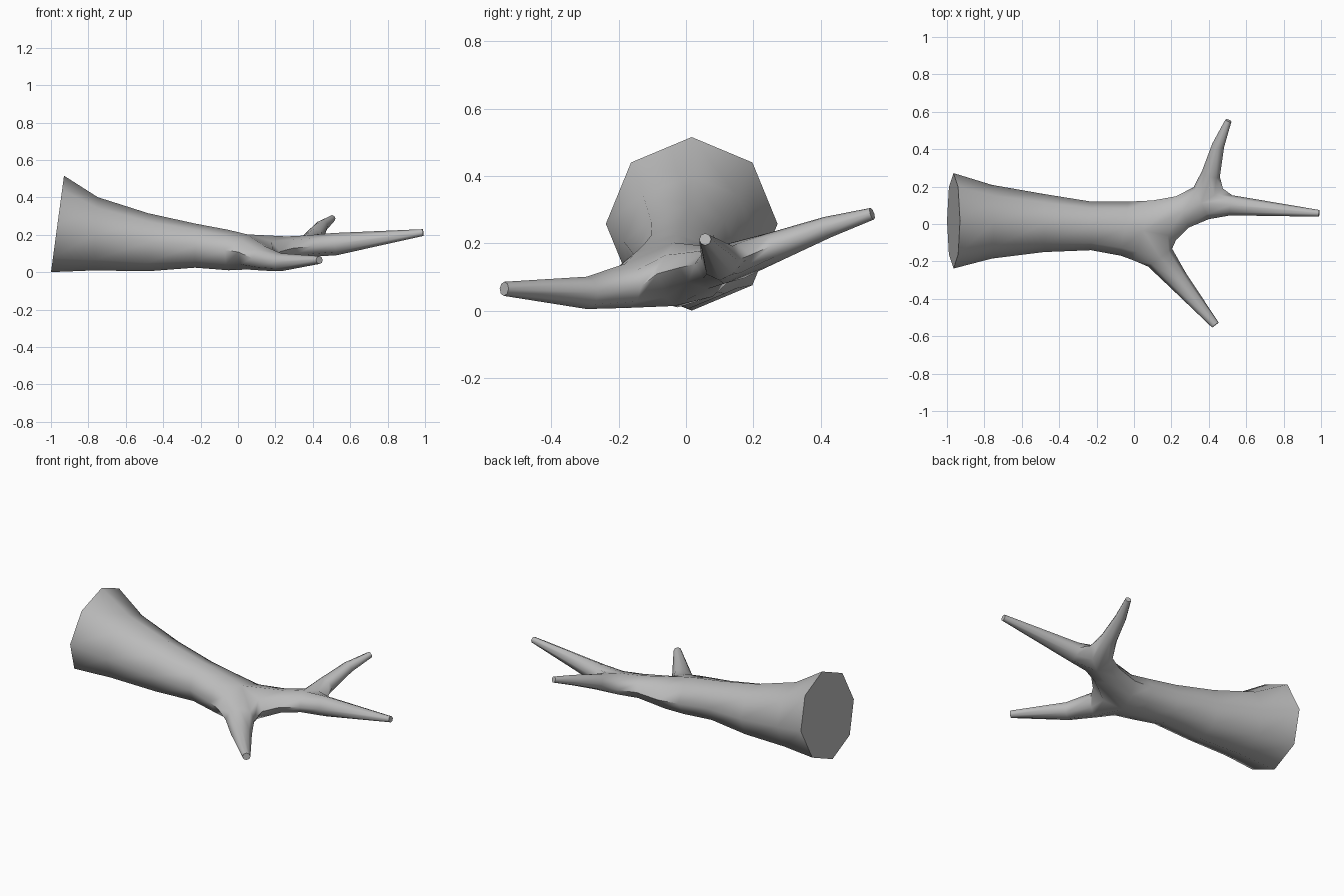
import bpy, bmesh
from math import radians, sin, cos, pi
from mathutils import Vector, Euler

if "Cube" in bpy.data.objects:
    bpy.data.objects.remove(bpy.data.objects["Cube"])

SIDES = 8
bm = bmesh.new()


def make_ring(x, y, z, half_w, half_h, yaw=0, pitch=0):
    """Octagon across the growing direction, starting at its top vertex."""
    turn = Euler((0, radians(-pitch), radians(yaw))).to_matrix()
    ring = []
    for k in range(SIDES):
        a = 2 * pi * k / SIDES
        offset = turn @ Vector((0, half_w * sin(a), half_h * cos(a)))
        ring.append(bm.verts.new(Vector((x, y, z)) + offset))
    return ring


def grow(ring, stations):
    """Extend a limb from a ring through the given cross-sections."""
    for station in stations:
        new = make_ring(*station)
        for k in range(SIDES):
            j = (k + 1) % SIDES
            bm.faces.new((ring[k], ring[j], new[j], new[k]))
        ring = new
    return ring


def fork(ring, saddle):
    """Split a ring into left and right rings sharing a crotch."""
    top, mid, low = [bm.verts.new(p) for p in saddle]
    return ring[:5] + [low, mid, top], [ring[0], top, mid, low] + ring[4:]


# Trunk, from the cut butt to the first fork
butt = make_ring(-0.965, 0.017, 0.258, 0.255, 0.26, 0, -7.7)
bm.faces.new(butt)
trunk = grow(butt, [
    (-0.76, 0.012, 0.205, 0.197, 0.196, 0, -3),
    (-0.48, 0.005, 0.16, 0.155, 0.155),
    (-0.23, -0.01, 0.142, 0.13, 0.118),
    (-0.05, -0.025, 0.118, 0.146, 0.108, -8),
    (0.05, -0.035, 0.108, 0.168, 0.094, -17),
])
limb, front = fork(trunk, [(0.18, -0.06, 0.165), (0.225, -0.085, 0.11),
                           (0.17, -0.06, 0.04)])

# Front branch
front_tip = grow(front, [
    (0.14, -0.18, 0.074, 0.08, 0.066, -53),
    (0.23, -0.295, 0.053, 0.058, 0.048, -53),
    (0.435, -0.54, 0.065, 0.022, 0.021, -53, 3),
])

# Middle limb up to the second fork
limb = grow(limb, [
    (0.26, 0.065, 0.128, 0.09, 0.063, 22),
    (0.36, 0.112, 0.138, 0.095, 0.058, 25),
])
back, main = fork(limb, [(0.43, 0.155, 0.2), (0.475, 0.19, 0.165),
                         (0.43, 0.155, 0.11)])

# Back branch and long end branch
back_tip = grow(back, [
    (0.412, 0.27, 0.192, 0.05, 0.045, 70, 25),
    (0.45, 0.42, 0.248, 0.033, 0.032, 72, 20),
    (0.505, 0.553, 0.288, 0.017, 0.018, 68, 18),
])
main_tip = grow(main, [
    (0.52, 0.1, 0.15, 0.054, 0.06, -5, 7),
    (0.99, 0.057, 0.212, 0.018, 0.018, -5, 7),
])

# Flat cut ends
for tip in (front_tip, back_tip, main_tip):
    bm.faces.new(tip)

bmesh.ops.recalc_face_normals(bm, faces=bm.faces)
mesh = bpy.data.meshes.new("fallen_branch")
bm.to_mesh(mesh)
bm.free()
branch = bpy.data.objects.new("fallen_branch", mesh)
bpy.context.collection.objects.link(branch)

# Plain grey wood
grey = bpy.data.materials.new("plain_grey")
grey.use_nodes = True
colour = (0.5, 0.5, 0.5, 1)
grey.diffuse_color = colour
grey.node_tree.nodes["Principled BSDF"].inputs["Base Color"].default_value = colour
mesh.materials.append(grey)

# Smooth bark, sharp rims at the cuts
bpy.ops.object.select_all(action="DESELECT")
branch.select_set(True)
bpy.context.view_layer.objects.active = branch
bpy.ops.object.shade_smooth_by_angle(angle=radians(62))
